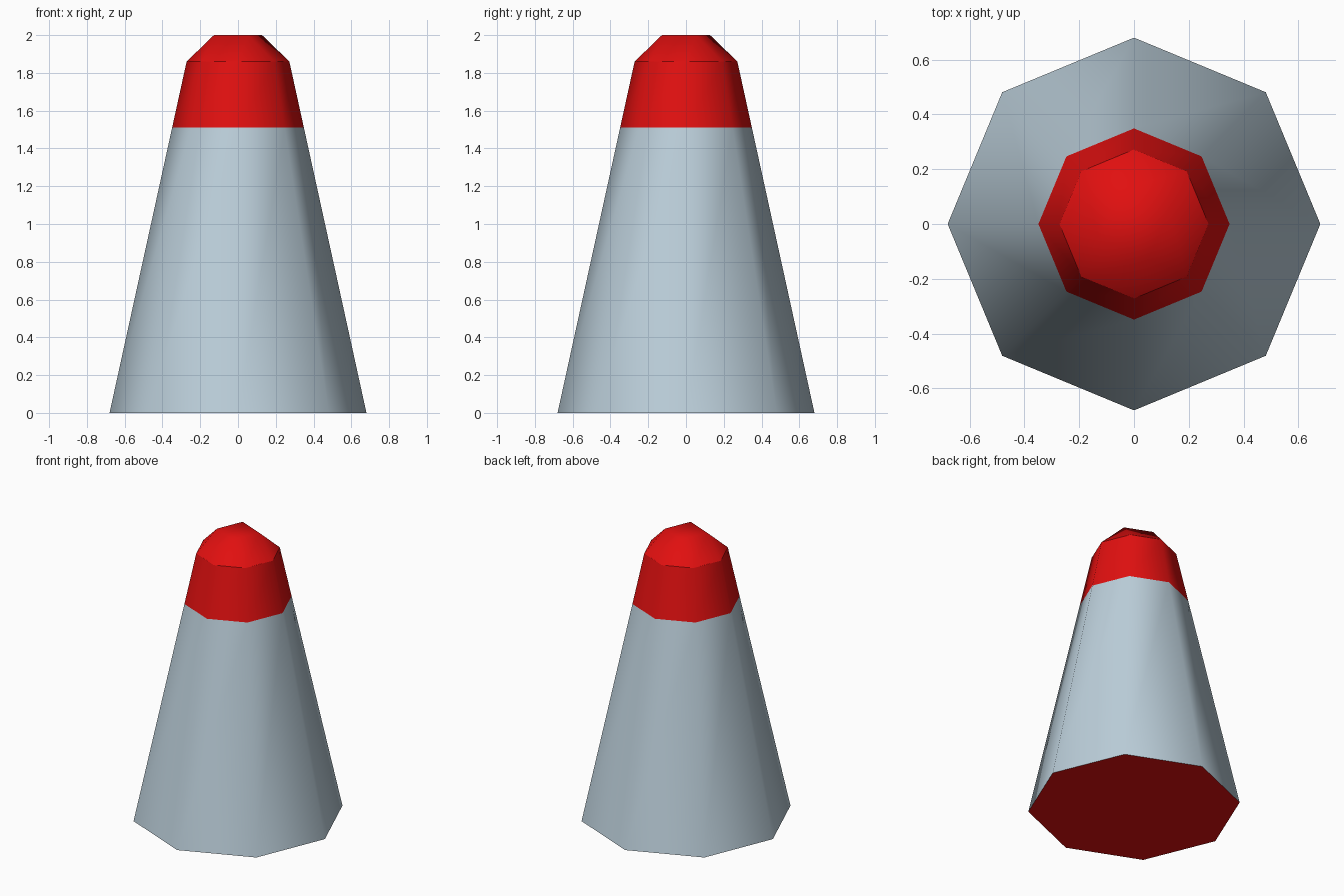
import bpy, bmesh
from math import cos, sin, radians

if "Cube" in bpy.data.objects:
    bpy.data.objects.remove(bpy.data.objects["Cube"])


def material(name, rgb):
    m = bpy.data.materials.new(name)
    m.diffuse_color = (*rgb, 1)
    m.use_nodes = True
    m.node_tree.nodes["Principled BSDF"].inputs["Base Color"].default_value = m.diffuse_color
    return m


RED = material("red", (0.75, 0.005, 0.005))
GREY = material("pale blue grey", (0.50, 0.62, 0.70))


def ring(bm, radius, z, count=8, start=0.0):
    """Regular polygon of vertices at height z."""
    angles = [radians(start + 360 * i / count) for i in range(count)]
    return [bm.verts.new((radius * cos(a), radius * sin(a), z)) for a in angles]


def finish(name, bm, mat, smooth=True):
    bmesh.ops.recalc_face_normals(bm, faces=bm.faces)
    me = bpy.data.meshes.new(name)
    bm.to_mesh(me)
    bm.free()
    me.materials.append(mat)
    for p in me.polygons:
        p.use_smooth = smooth
    ob = bpy.data.objects.new(name, me)
    bpy.context.collection.objects.link(ob)
    return ob


# Tapered eight-sided wall, split by height into colours
SLOPE = (0.68 - 0.272) / 1.86
SEAM, SHOULDER = 1.51, 1.86


def wall_radius(z):
    return 0.68 - SLOPE * z


def wall(name, z0, z1, mat):
    bm = bmesh.new()
    a, b = ring(bm, wall_radius(z0), z0), ring(bm, wall_radius(z1), z1)
    for i in range(8):
        j = (i + 1) % 8
        bm.faces.new((a[i], a[j], b[j], b[i]))
    # open shell: make sure the faces point outward
    ob = finish(name, bm, mat)
    if ob.data.polygons[0].normal.dot(ob.data.polygons[0].center) < 0:
        ob.data.flip_normals()
    return ob


wall("body", 0, SEAM, GREY)
wall("upper_band", SEAM, SHOULDER, RED)

# Cap: eight-sided shoulder closing to a small twisted square on top
bm = bmesh.new()
low = ring(bm, wall_radius(SHOULDER), SHOULDER)
top = ring(bm, 0.138, 2.0, 4, 22.5)
for k in range(4):
    a, b, c = low[2 * k], low[2 * k + 1], low[(2 * k + 2) % 8]
    bm.faces.new((a, b, top[k]))
    bm.faces.new((b, c, top[(k + 1) % 4], top[k]))
bm.faces.new(top)
cap = finish("cap", bm, RED)
if cap.data.polygons[-1].normal.z < 0:
    cap.data.flip_normals()

# Flat underside
bm = bmesh.new()
bm.faces.new(list(reversed(ring(bm, 0.68, 0))))
base = finish("base", bm, RED, smooth=False)
if base.data.polygons[0].normal.z > 0:
    base.data.flip_normals()
